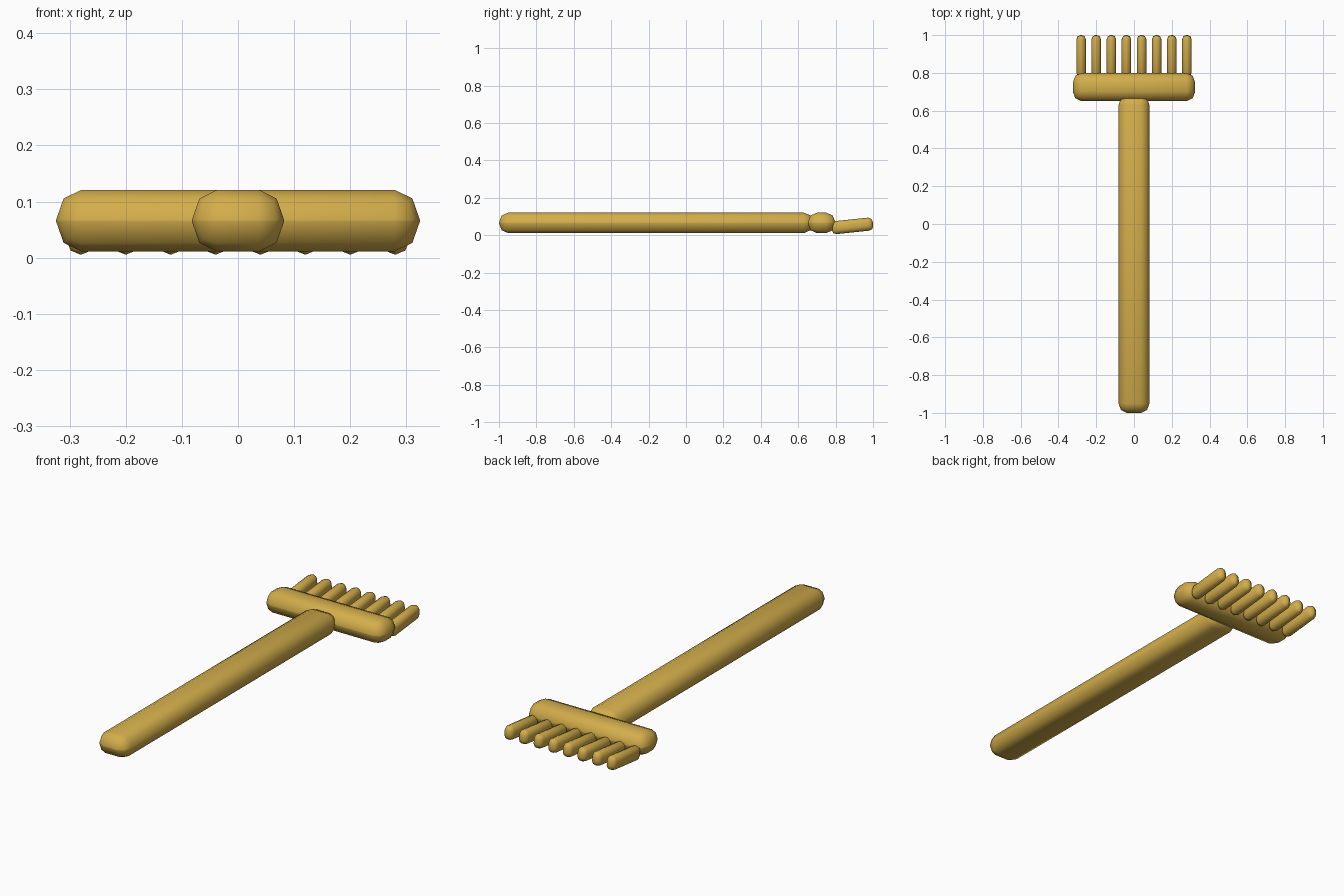
import bpy, bmesh, math
from mathutils import Matrix, Vector

default = bpy.data.objects.get("Cube")
if default:
    bpy.data.objects.remove(default, do_unlink=True)

# Single golden colour
gold = bpy.data.materials.new("golden_yellow")
gold.use_nodes = True
colour = (0.65, 0.42, 0.07, 1)
gold.diffuse_color = colour
gold.node_tree.nodes["Principled BSDF"].inputs["Base Color"].default_value = colour


def rounded_bar(name, size, rounding, centre, tilt=0):
    """Box with faceted rounded edges; rounding is set per axis."""
    bm = bmesh.new()
    bmesh.ops.create_cube(bm, size=1)
    scaled = [s / r for s, r in zip(size, rounding)]
    bmesh.ops.scale(bm, vec=scaled, verts=bm.verts)
    bmesh.ops.bevel(bm, geom=bm.edges[:], offset=1, segments=2,
                    profile=0.5, affect='EDGES', clamp_overlap=True)
    bmesh.ops.scale(bm, vec=rounding, verts=bm.verts)
    bmesh.ops.transform(bm, matrix=Matrix.Rotation(tilt, 4, 'X'), verts=bm.verts)
    for face in bm.faces:
        face.smooth = True
    mesh = bpy.data.meshes.new(name)
    bm.to_mesh(mesh)
    bm.free()
    mesh.materials.append(gold)
    obj = bpy.data.objects.new(name, mesh)
    obj.location = Vector(centre)
    bpy.context.collection.objects.link(obj)
    return obj


# Long handle and crossbar
rounded_bar("handle", (0.164, 1.68, 0.11), (0.045, 0.05, 0.053), (0, -0.16, 0.066))
rounded_bar("crossbar", (0.648, 0.148, 0.11), (0.045, 0.05, 0.053), (0, 0.725, 0.066))

# Row of eight tines rising towards their tips
for i in range(8):
    rounded_bar(f"tine_{i + 1}", (0.05, 0.222, 0.07), (0.023, 0.023, 0.023),
                ((i - 3.5) * 0.08, 0.889, 0.05), math.radians(6))
